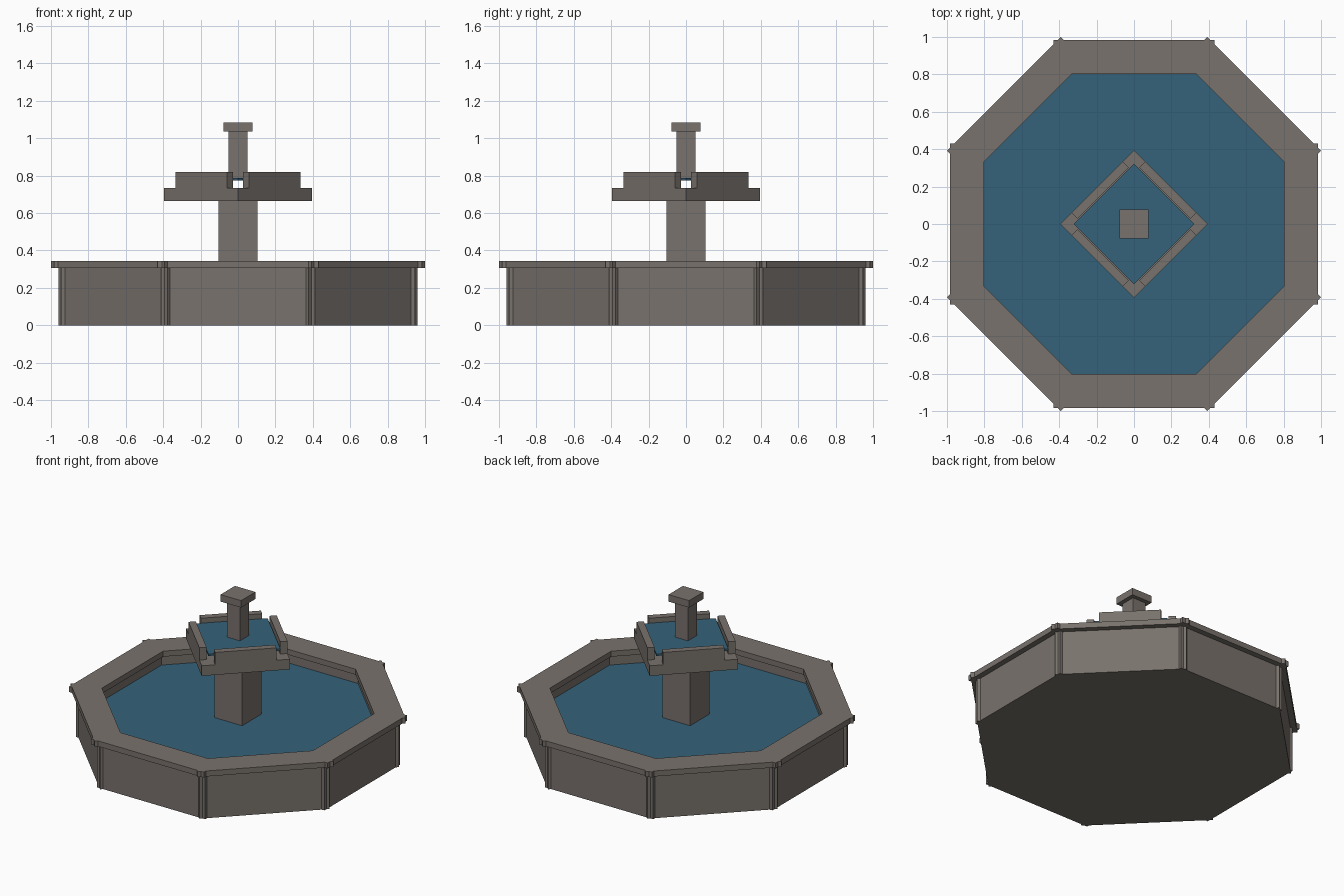
import bpy, bmesh, math
from mathutils import Matrix

if "Cube" in bpy.data.objects:
    bpy.data.objects.remove(bpy.data.objects["Cube"])


def material(name, rgb):
    m = bpy.data.materials.new(name)
    m.diffuse_color = (*rgb, 1)
    m.use_nodes = True
    m.node_tree.nodes["Principled BSDF"].inputs["Base Color"].default_value = m.diffuse_color
    return m


STONE = material("grey stone", (0.19, 0.168, 0.15))
WATER = material("blue water", (0.036, 0.122, 0.195))


def finish(name, bm, mat):
    mesh = bpy.data.meshes.new(name)
    bm.to_mesh(mesh)
    bm.free()
    mesh.materials.append(mat)
    bpy.context.collection.objects.link(bpy.data.objects.new(name, mesh))


def box(name, mat, half_x, y0, y1, z0, z1, turn=0):
    """Box spanning +-half_x, y0..y1, z0..z1, turned about the z axis (degrees)."""
    bm = bmesh.new()
    m = (Matrix.Rotation(math.radians(turn), 4, 'Z')
         @ Matrix.Translation((0, (y0 + y1) / 2, (z0 + z1) / 2))
         @ Matrix.Diagonal((2 * half_x, y1 - y0, z1 - z0, 1)))
    bmesh.ops.create_cube(bm, size=1, matrix=m)
    finish(name, bm, mat)


def octagon(name, mat, apothem, z0, z1):
    """Eight-sided slab with flats facing the axes."""
    bm = bmesh.new()
    r = apothem / math.cos(math.pi / 8)
    m = Matrix.Translation((0, 0, (z0 + z1) / 2)) @ Matrix.Rotation(math.pi / 8, 4, 'Z')
    bmesh.ops.create_cone(bm, cap_ends=True, segments=8, radius1=r, radius2=r,
                          depth=z1 - z0, matrix=m)
    finish(name, bm, mat)


# Lower basin: floor, water, eight overlapping walls and rim stones
octagon("basin_floor", STONE, 0.93, 0.0, 0.06)
octagon("basin_water", WATER, 0.84, 0.22, 0.24)
for i in range(8):
    box(f"basin_wall_{i}", STONE, 0.412, 0.82, 0.946, 0.0, 0.305, i * 45)
    box(f"basin_rim_{i}", STONE, 0.43, 0.803, 0.984, 0.305, 0.343, i * 45)

# Central pillar
box("pillar", STONE, 0.105, -0.105, 0.105, 0.06, 0.665)

# Upper bowl turned 45 degrees, with four separate rim bars
box("bowl_base", STONE, 0.279, -0.279, 0.279, 0.665, 0.735, 45)
for i in range(4):
    box(f"bowl_rim_{i}", STONE, 0.194, 0.233, 0.279, 0.735, 0.82, 45 + i * 90)
box("bowl_water", WATER, 0.228, -0.228, 0.228, 0.775, 0.788, 45)

# Spout column and cap
box("spout_column", STONE, 0.05, -0.05, 0.05, 0.782, 1.035)
box("spout_cap", STONE, 0.078, -0.078, 0.078, 1.035, 1.083)
